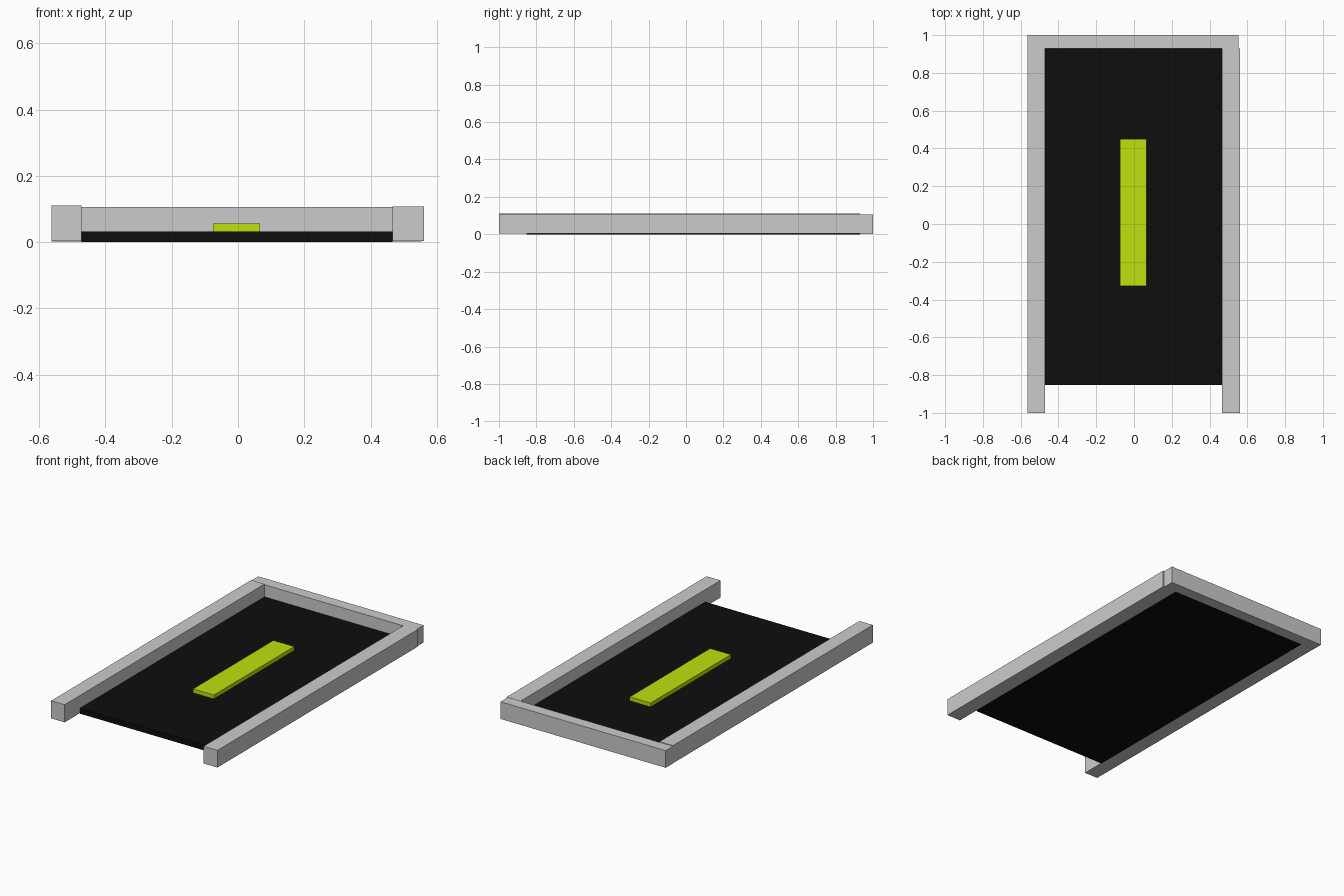
import bpy

if "Cube" in bpy.data.objects:
    bpy.data.objects.remove(bpy.data.objects["Cube"])


def material(name, color):
    m = bpy.data.materials.new(name)
    m.diffuse_color = color
    m.use_nodes = True
    m.node_tree.nodes["Principled BSDF"].inputs["Base Color"].default_value = m.diffuse_color
    return m


def box(name, x, y, z, mat=None):
    # Box spanning the given (min, max) ranges
    spans = (x, y, z)
    bpy.ops.mesh.primitive_cube_add(size=1, location=[(a + b) / 2 for a, b in spans])
    ob = bpy.context.object
    ob.name = name
    ob.scale = [b - a for a, b in spans]
    bpy.ops.object.transform_apply(location=False, rotation=False, scale=True)
    if mat:
        ob.data.materials.append(mat)
    return ob


black = material("black", (0.004, 0.004, 0.004, 1))
lime = material("lime", (0.52, 0.75, 0.004, 1))

# Grey kerbs on three sides
box("left_kerb", (-0.563, -0.472), (-1, 0.93), (0.003, 0.111))
box("right_kerb", (0.467, 0.561), (-1, 0.93), (0.003, 0.108))
box("back_kerb", (-0.563, 0.554), (0.93, 1), (0.002, 0.107))

# Road surface and its centre stripe
box("floor_slab", (-0.472, 0.467), (-0.853, 0.93), (0, 0.033), black)
box("centre_stripe", (-0.075, 0.066), (-0.327, 0.449), (0.033, 0.057), lime)
